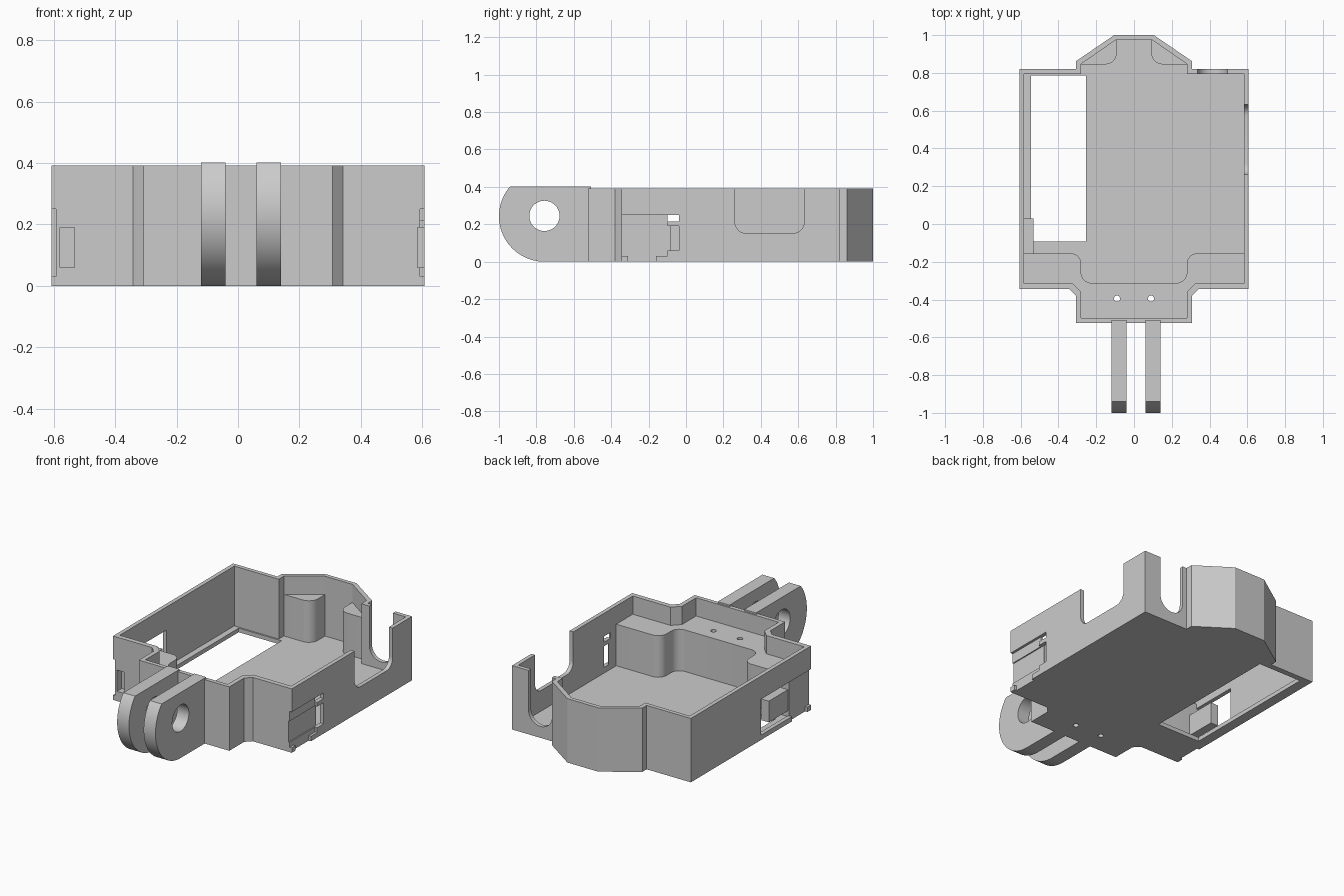
import bpy, bmesh, math
from mathutils import Vector

cube = bpy.data.objects.get("Cube")
if cube:
    bpy.data.objects.remove(cube, do_unlink=True)

grey = bpy.data.materials.new("plain_grey")
grey.use_nodes = True
grey.diffuse_color = (0.6, 0.6, 0.6, 1)
grey.node_tree.nodes["Principled BSDF"].inputs["Base Color"].default_value = (0.6, 0.6, 0.6, 1)


def prism(name, pts, axis, lo, hi):
    """Extrude a flat profile along an axis from lo to hi."""
    place = {"x": lambda a, b, c: (c, a, b),
             "y": lambda a, b, c: (a, c, b),
             "z": lambda a, b, c: (a, b, c)}[axis]
    bm = bmesh.new()
    face = bm.faces.new([bm.verts.new(place(a, b, lo)) for a, b in pts])
    ext = bmesh.ops.extrude_face_region(bm, geom=[face])
    shift = Vector(place(0, 0, hi - lo))
    bmesh.ops.translate(bm, vec=shift, verts=[v for v in ext["geom"] if isinstance(v, bmesh.types.BMVert)])
    bmesh.ops.recalc_face_normals(bm, faces=bm.faces)
    mesh = bpy.data.meshes.new(name)
    bm.to_mesh(mesh)
    bm.free()
    mesh.materials.append(grey)
    ob = bpy.data.objects.new(name, mesh)
    bpy.context.collection.objects.link(ob)
    return ob


def box(name, x, y, z):
    return prism(name, [(x[0], y[0]), (x[1], y[0]), (x[1], y[1]), (x[0], y[1])], "z", *z)


def arc(cx, cy, r, start, end, n):
    angles = [math.radians(start + (end - start) * i / n) for i in range(n + 1)]
    return [(cx + r * math.cos(a), cy + r * math.sin(a)) for a in angles]


def mirrored(half):
    return half + [(-x, y, r) for x, y, r in reversed(half)]


def rounded(corners, steps=8):
    """Replace right-angled corners that have a radius with arcs."""
    out = []
    for i, (x, y, r) in enumerate(corners):
        p = Vector((x, y))
        if not r:
            out.append((x, y))
            continue
        u = (Vector(corners[i - 1][:2]) - p).normalized()
        v = (Vector(corners[(i + 1) % len(corners)][:2]) - p).normalized()
        for k in range(steps + 1):
            t = math.pi / 2 * k / steps
            out.append(tuple(p + r * (u * (1 - math.sin(t)) + v * (1 - math.cos(t)))))
    return out


def cut(target, cutter):
    cutter.hide_render = True
    mod = target.modifiers.new("cut", "BOOLEAN")
    mod.operation, mod.solver, mod.object = "DIFFERENCE", "EXACT", cutter
    bpy.context.view_layer.objects.active = target
    bpy.ops.object.modifier_apply(modifier=mod.name)
    bpy.data.objects.remove(cutter, do_unlink=True)


def outline(half):
    return rounded(mirrored([(x, y, 0) for x, y in half]))


# Tray body with a stepped cavity
HEIGHT, STEP, FLOOR = 0.392, 0.28, 0.025
tray = prism("tray", outline([
    (0.105, 1.0), (0.307, 0.862), (0.307, 0.82), (0.607, 0.82),
    (0.607, -0.345), (0.342, -0.345), (0.307, -0.38), (0.307, -0.523)]), "z", 0, HEIGHT)
cut(tray, prism("upper_cavity", outline([
    (0.095, 0.975), (0.28, 0.847), (0.28, 0.795), (0.582, 0.795),
    (0.582, -0.315), (0.325, -0.315), (0.28, -0.36), (0.28, -0.498)]), "z", STEP, 0.5))
lower = mirrored([
    (0.092, 0.975, 0), (0.092, 0.845, 0.06), (0.28, 0.845, 0), (0.28, 0.795, 0),
    (0.582, 0.795, 0), (0.582, -0.155, 0), (0.28, -0.155, 0.055), (0.28, -0.312, 0.055)])
cut(tray, prism("lower_cavity", rounded(lower), "z", FLOOR, STEP + 0.02))

# Floor window and screw holes
cut(tray, box("floor_window", (-0.545, -0.255), (-0.092, 0.785), (-0.1, 0.1)))
for x in (-0.09, 0.09):
    cut(tray, prism("screw_hole", arc(x, -0.395, 0.016, 0, 345, 23), "z", -0.1, 0.5))

# Round-bottomed notches in the side and back walls
cut(tray, prism("side_notch", rounded([
    (0.262, 0.6, 0), (0.262, 0.152, 0.06), (0.632, 0.152, 0.06), (0.632, 0.6, 0)]), "x", 0.5, 0.7))
cut(tray, prism("back_notch", [(0.495, 0.6), (0.335, 0.6)]
                + arc(0.415, 0.15, 0.08, 180, 360, 20), "y", 0.76, 0.9))

# Latch recess, channel and slots in one wall
cut(tray, box("latch_recess", (0.592, 0.7), (-0.4, -0.1), (0.03, 0.25)))
cut(tray, box("latch_channel", (0.585, 0.7), (-0.4, -0.08), (0.06, 0.19)))
cut(tray, box("latch_gap", (0.592, 0.7), (-0.31, -0.16), (-0.1, 0.1)))
cut(tray, box("upper_slot", (0.5, 0.7), (-0.1, -0.037), (0.215, 0.25)))
cut(tray, box("lower_slot", (0.5, 0.7), (-0.08, -0.037), (0.06, 0.19)))

# Larger latch opening in the opposite wall
cut(tray, box("latch_opening", (-0.7, -0.57), (-0.154, 0.14), (0.03, 0.25)))
cut(tray, box("latch_side", (-0.7, -0.592), (-0.4, -0.1), (0.03, 0.25)))
cut(tray, box("latch_side_gap", (-0.7, -0.592), (-0.31, -0.16), (-0.1, 0.1)))
cut(tray, box("latch_pocket", (-0.58, -0.533), (-0.4, -0.3), (0.06, 0.19)))
latch_block = box("latch_block", (-0.583, -0.533), (-0.17, 0.03), (0.06, 0.19))

# Pair of hinge lugs with a shared pin hole
top, cy, cz, radius = 0.402, -0.757, 0.243, 0.243
start = 180 - math.degrees(math.asin((top - cz) / radius))
lug_profile = [(-0.508, top)] + arc(cy, cz, radius, start, 270, 32) + [(-0.508, 0)]
lugs = []
for name, x in (("right_lug", -0.12), ("left_lug", 0.06)):
    lug = prism(name, lug_profile, "x", x, x + 0.08)
    cut(lug, prism("pin_hole", arc(cy, 0.245, 0.081, 0, 350, 35), "x", -0.3, 0.3))
    lugs.append(lug)

# Smooth the curves and keep the corners sharp
bpy.ops.object.select_all(action="DESELECT")
for ob in [tray, latch_block] + lugs:
    ob.select_set(True)
bpy.context.view_layer.objects.active = tray
bpy.ops.object.shade_smooth_by_angle(angle=math.radians(25))
